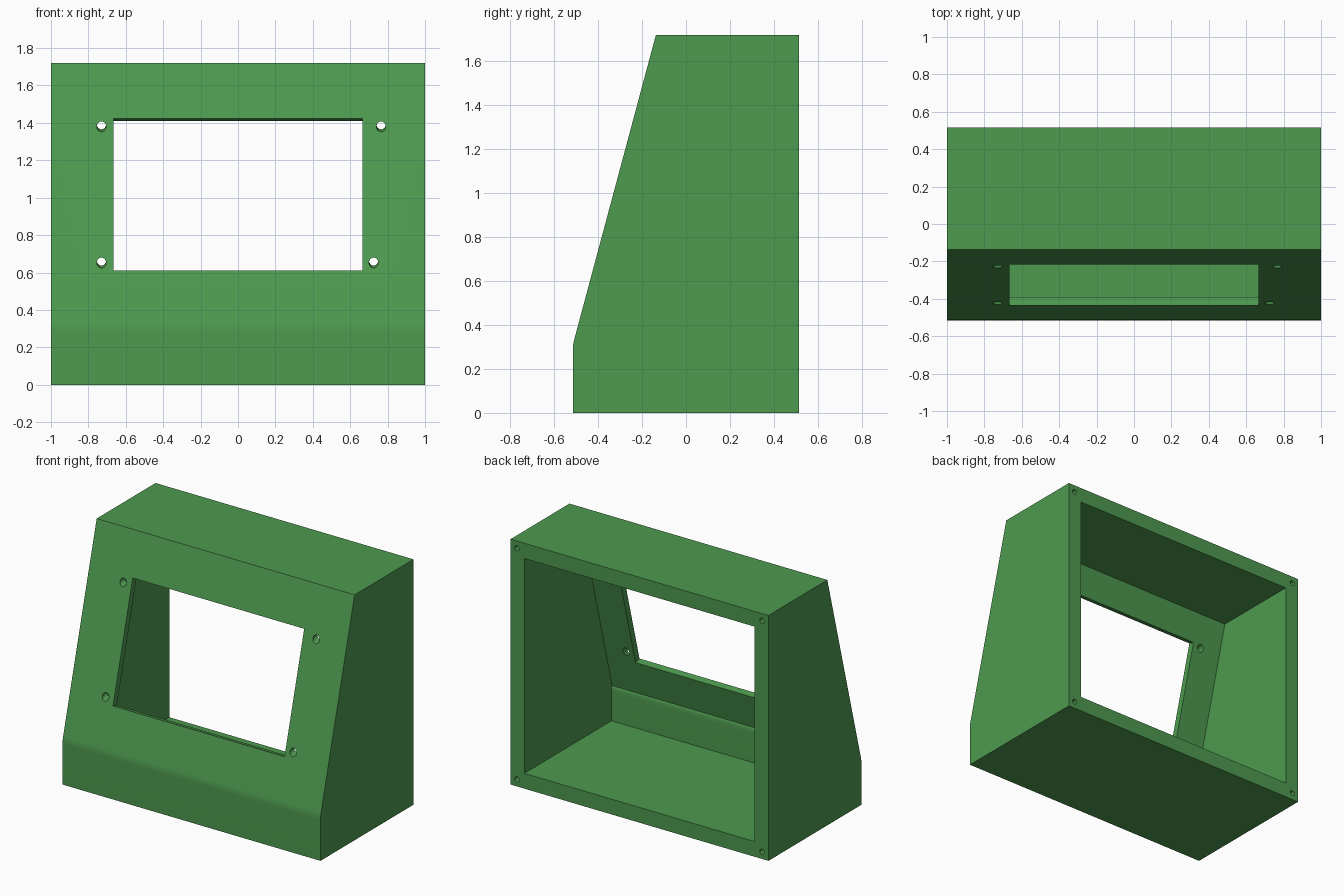
import bpy, bmesh, math
from mathutils import Matrix, Vector

cube = bpy.data.objects.get("Cube")
if cube:
    bpy.data.objects.remove(cube, do_unlink=True)

HALF_DEPTH, HEIGHT, BEND_Z = 0.515, 1.72, 0.31
RUN = 0.378 / (HEIGHT - BEND_Z)          # backward lean of the front panel
TILT = math.atan(RUN)
WALL, PANEL = 0.107, 0.045


def panel_y(z, depth=0.0):
    """Depth position of the leaning panel at a height."""
    return -HALF_DEPTH + (z - BEND_Z) * RUN + depth / math.cos(TILT)


def curve(a, ctrl, b, steps=6):
    """Points of a small rounded bend."""
    a, ctrl, b = Vector(a), Vector(ctrl), Vector(b)
    return [tuple(a.lerp(ctrl, i / steps).lerp(ctrl.lerp(b, i / steps), i / steps))
            for i in range(steps + 1)]


def finish(name, bm):
    bmesh.ops.recalc_face_normals(bm, faces=bm.faces)
    mesh = bpy.data.meshes.new(name)
    bm.to_mesh(mesh)
    bm.free()
    obj = bpy.data.objects.new(name, mesh)
    bpy.context.collection.objects.link(obj)
    return obj


def extrude_profile(name, points, half_width):
    bm = bmesh.new()
    face = bm.faces.new([bm.verts.new((-half_width, y, z)) for y, z in points])
    out = bmesh.ops.extrude_face_region(bm, geom=[face])
    verts = [v for v in out["geom"] if isinstance(v, bmesh.types.BMVert)]
    bmesh.ops.translate(bm, verts=verts, vec=(2 * half_width, 0, 0))
    return finish(name, bm)


def drill(name, place, radius, length, tilt):
    bm = bmesh.new()
    matrix = Matrix.Translation(place) @ Matrix.Rotation(math.pi / 2 - tilt, 4, "X")
    bmesh.ops.create_cone(bm, cap_ends=True, segments=24, radius1=radius,
                          radius2=radius, depth=length, matrix=matrix)
    return finish(name, bm)


def carve(obj, cutter):
    cutter.hide_render = True
    mod = obj.modifiers.new("carve", "BOOLEAN")
    mod.operation, mod.solver, mod.object = "DIFFERENCE", "EXACT", cutter
    bpy.context.view_layer.objects.active = obj
    bpy.ops.object.modifier_apply(modifier=mod.name)
    bpy.data.objects.remove(cutter, do_unlink=True)


# Outer shell with a softly rounded bend in the front
bend = curve((-HALF_DEPTH, BEND_Z - 0.025), (-HALF_DEPTH, BEND_Z),
             (panel_y(BEND_Z + 0.025), BEND_Z + 0.025))
housing = extrude_profile("display_housing", [
    (HALF_DEPTH, 0), (-HALF_DEPTH, 0), *bend,
    (panel_y(HEIGHT), HEIGHT), (HALF_DEPTH, HEIGHT)], 1.0)

# Cavity open at the back, with a rounded ledge above the thick lower wall
inner_y, ledge_z = -0.45, 0.35
ledge = curve((inner_y, 0.305), (inner_y, 0.345), (panel_y(ledge_z, PANEL), ledge_z))
top_z = HEIGHT - WALL
carve(housing, extrude_profile("cavity_cutter", [
    (0.7, WALL), (inner_y, WALL), *ledge,
    (panel_y(top_z, PANEL), top_z), (0.7, top_z)], 1 - WALL))

# Screen window cut square to the leaning panel
reach = Vector((math.cos(TILT), -math.sin(TILT))) * 0.1
low, high = [Vector((panel_y(z), z)) for z in (0.61, 1.423)]
carve(housing, extrude_profile("window_cutter", [
    low - reach, low + reach, high + reach, high - reach], 0.665))

# Screw holes through the panel around the window
for x, z in ((-0.73, 1.38), (0.765, 1.38), (-0.73, 0.652), (0.725, 0.652)):
    carve(housing, drill("panel_hole_cutter", (x, panel_y(z), z), 0.025, 0.2, -TILT))

# Blind screw holes in the corners of the back rim
inset = 0.05
for x in (inset - 1, 1 - inset):
    for z in (inset, HEIGHT - inset):
        carve(housing, drill("rim_hole_cutter", (x, HALF_DEPTH, z), 0.018, 0.4, 0))

# Green plastic
color = (0.075, 0.32, 0.078, 1)
green = bpy.data.materials.new("green_plastic")
green.use_nodes = True
green.diffuse_color = color
green.node_tree.nodes["Principled BSDF"].inputs["Base Color"].default_value = color
housing.data.materials.clear()
housing.data.materials.append(green)
for poly in housing.data.polygons:
    poly.material_index = 0

bpy.ops.object.select_all(action="DESELECT")
housing.select_set(True)
bpy.context.view_layer.objects.active = housing
bpy.ops.object.shade_smooth_by_angle(angle=math.radians(20))
